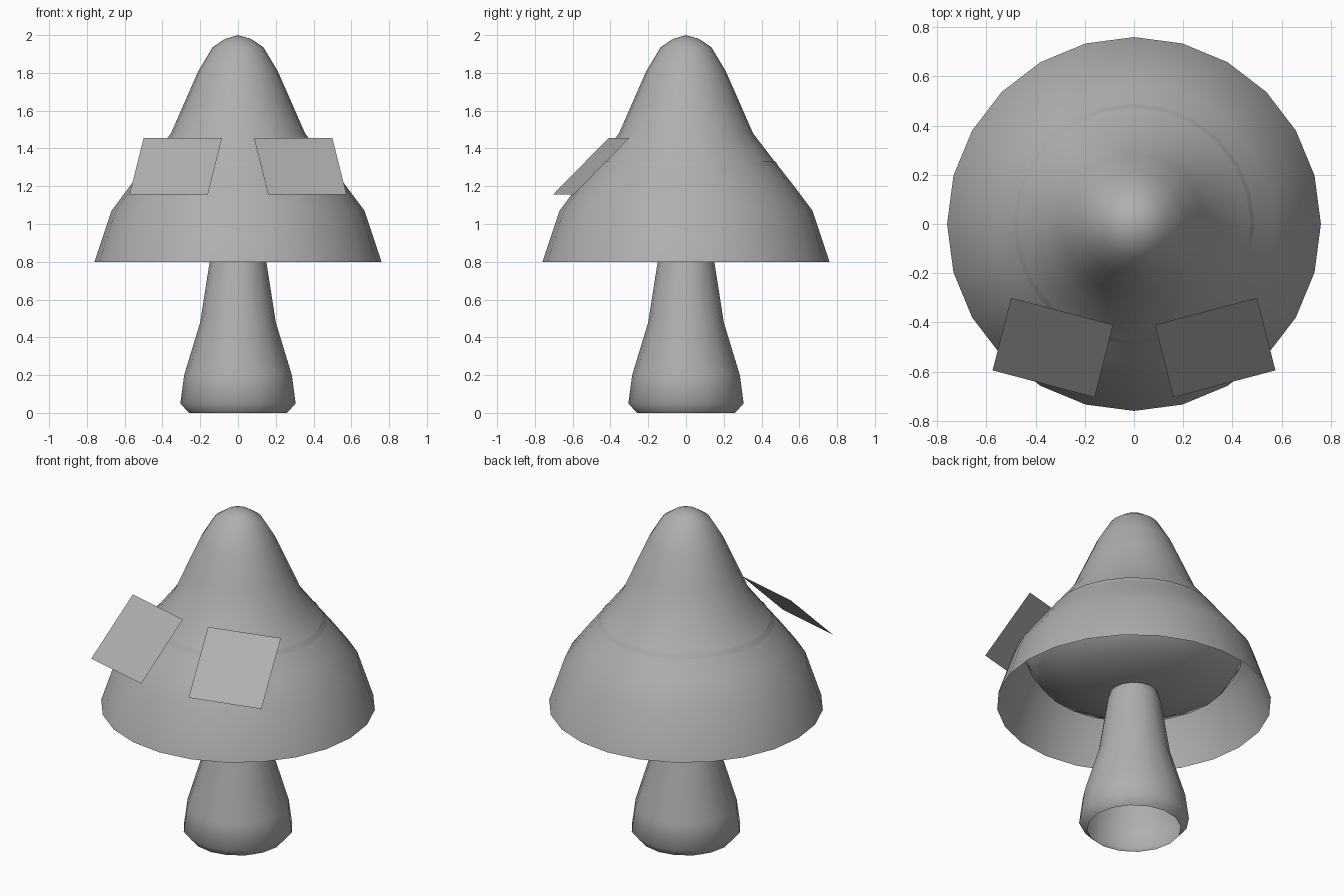
import bpy, math

if "Cube" in bpy.data.objects:
    bpy.data.objects.remove(bpy.data.objects["Cube"])

grey = bpy.data.materials.new("plain grey")
grey.diffuse_color = (0.43, 0.43, 0.43, 1)
grey.use_nodes = True
grey.node_tree.nodes["Principled BSDF"].inputs["Base Color"].default_value = grey.diffuse_color


def add_mesh(name, verts, faces):
    mesh = bpy.data.meshes.new(name)
    mesh.from_pydata(verts, [], faces)
    mesh.materials.append(grey)
    obj = bpy.data.objects.new(name, mesh)
    bpy.context.collection.objects.link(obj)
    return obj


def lathe(name, profile, sides):
    """Spin (radius, height) points, listed bottom to top on an outward side."""
    verts, faces, rings = [], [], []
    for r, z in profile:
        start = len(verts)
        if r == 0:
            verts.append((0, 0, z))
            rings.append([start] * sides)
        else:
            for i in range(sides):
                a = 2 * math.pi * i / sides
                verts.append((r * math.cos(a), r * math.sin(a), z))
            rings.append(list(range(start, start + sides)))
    for low, high in zip(rings, rings[1:]):
        for i in range(sides):
            j = (i + 1) % sides
            face = [low[i], low[j], high[j], high[i]]
            faces.append(list(dict.fromkeys(face)))
    obj = add_mesh(name, verts, faces)
    bpy.ops.object.select_all(action='DESELECT')
    obj.select_set(True)
    bpy.context.view_layer.objects.active = obj
    bpy.ops.object.shade_smooth_by_angle(angle=math.radians(60))
    return obj


# Open-bottomed bell cap
lathe("cap", [(0.76, 0.80), (0.67, 1.07), (0.565, 1.21), (0.47, 1.33),
              (0.355, 1.48), (0.285, 1.64), (0.21, 1.81), (0.135, 1.935),
              (0.07, 1.98), (0, 2.0)], 24)

# Rounded underside inside the cap
lathe("gills", [(0, 0.85), (0.20, 0.86), (0.38, 0.905), (0.53, 0.985),
                (0.60, 1.09), (0.555, 1.20), (0.473, 1.332)], 24)

# Hollow flared stem
lathe("stem", [(0.26, 0.0), (0.305, 0.05), (0.285, 0.20), (0.20, 0.48),
               (0.15, 0.80), (0.13, 0.87)], 16)

# Pair of tilted square plates on the front of the cap
for side, label in ((-1, "left"), (1, "right")):
    corners = [(0.16, -0.705, 1.155), (0.575, -0.595, 1.155),
               (0.50, -0.30, 1.455), (0.085, -0.41, 1.455)]
    order = (0, 1, 2, 3) if side > 0 else (3, 2, 1, 0)
    add_mesh(label + "_eye_plate", [(side * x, y, z) for x, y, z in corners], [order])
